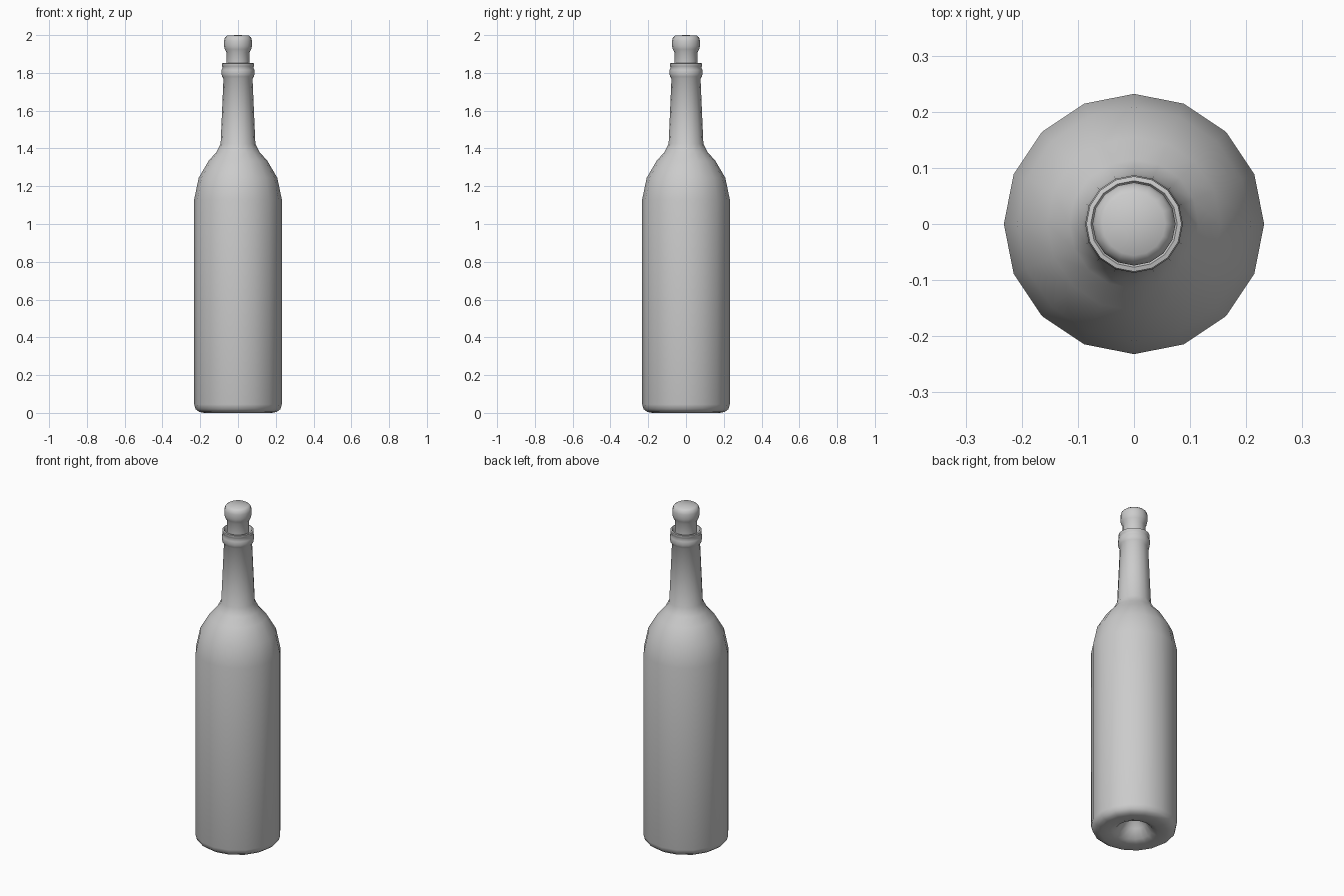
import bpy, bmesh, math

if "Cube" in bpy.data.objects:
    bpy.data.objects.remove(bpy.data.objects["Cube"])

SIDES = 16


def lathe(name, profile, angle=40):
    """Revolve an (r, z) profile about z; r = 0 ends become poles."""
    bm = bmesh.new()
    rings = []
    for r, z in profile:
        if r == 0:
            rings.append([bm.verts.new((0, 0, z))] * SIDES)
        else:
            rings.append([bm.verts.new((r * math.cos(2 * math.pi * i / SIDES),
                                        r * math.sin(2 * math.pi * i / SIDES), z))
                          for i in range(SIDES)])
    for a, b in zip(rings, rings[1:]):
        for i in range(SIDES):
            j = (i + 1) % SIDES
            bm.faces.new(list(dict.fromkeys((a[i], a[j], b[j], b[i]))))
    bmesh.ops.recalc_face_normals(bm, faces=bm.faces)
    mesh = bpy.data.meshes.new(name)
    bm.to_mesh(mesh)
    bm.free()
    ob = bpy.data.objects.new(name, mesh)
    bpy.context.collection.objects.link(ob)
    bpy.ops.object.select_all(action='DESELECT')
    ob.select_set(True)
    bpy.context.view_layer.objects.active = ob
    bpy.ops.object.shade_smooth_by_angle(angle=math.radians(angle))
    return ob


# Bottle: dimpled base, body, shoulder, neck, lip and mouth recess
lathe("bottle", [
    (0, 0.12), (0.035, 0.11), (0.065, 0.06), (0.10, 0.015), (0.13, 0.004),
    (0.18, 0.0), (0.205, 0.005), (0.225, 0.02), (0.232, 0.045),
    (0.232, 1.13), (0.208, 1.245), (0.155, 1.335), (0.115, 1.38), (0.092, 1.425),
    (0.077, 1.77), (0.084, 1.78), (0.087, 1.795), (0.087, 1.815), (0.081, 1.83),
    (0.085, 1.835), (0.085, 1.85), (0.077, 1.852), (0.072, 1.845), (0.062, 1.76),
], 60)

# Stopper: plug seated in the neck with a rounded head
lathe("stopper", [
    (0, 1.75), (0.056, 1.75), (0.061, 1.85), (0.061, 1.908), (0.070, 1.925),
    (0.074, 1.942), (0.074, 1.97), (0.069, 1.988), (0.056, 1.998), (0, 2.0),
], 60)
